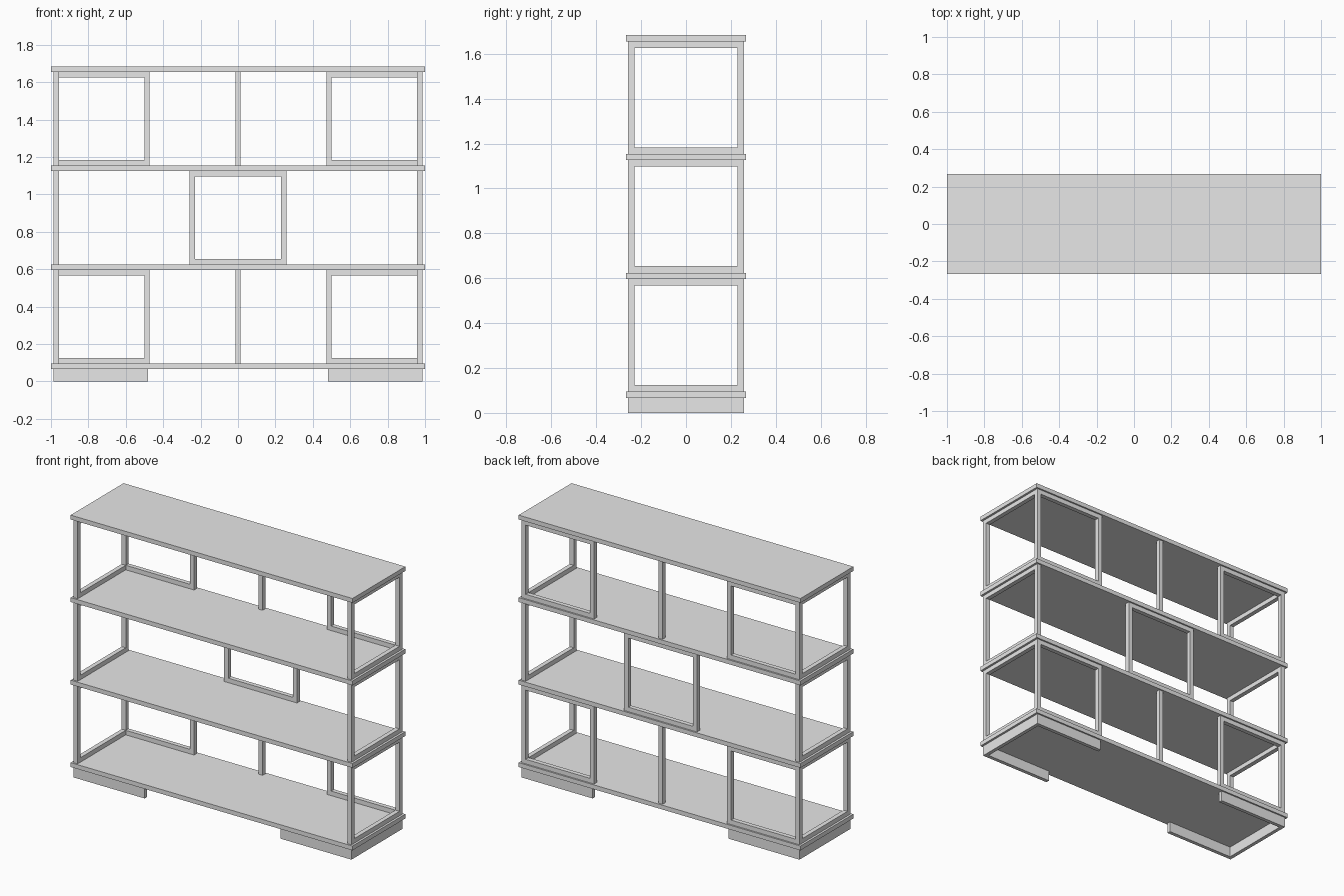
import bpy
import bmesh

cube = bpy.data.objects.get("Cube")
if cube:
    bpy.data.objects.remove(cube, do_unlink=True)

# Single light grey finish
grey = bpy.data.materials.new("light grey")
grey.use_nodes = True
grey.diffuse_color = (0.8, 0.8, 0.8, 1)
grey.node_tree.nodes["Principled BSDF"].inputs["Base Color"].default_value = (0.8, 0.8, 0.8, 1)


def box(name, x, y, z):
    """Box from (min, max) ranges on each axis."""
    bm = bmesh.new()
    bmesh.ops.create_cube(bm, size=1)
    for v in bm.verts:
        v.co = [(a + b) / 2 + c * (b - a) for (a, b), c in zip((x, y, z), v.co)]
    mesh = bpy.data.meshes.new(name)
    bm.to_mesh(mesh)
    bm.free()
    mesh.materials.append(grey)
    obj = bpy.data.objects.new(name, mesh)
    bpy.context.collection.objects.link(obj)


def mirrored(side, a, b):
    """Range a..b on the chosen side of the centre."""
    return tuple(sorted((side * a, side * b)))


SIDES = ((1, "left"), (-1, "right"))
THICK = 0.028           # shelf thickness
BAR = 0.029             # square bar width
PITCH = 0.5293          # shelf spacing
BASE = 0.067            # plinth height
DEPTH = 0.268           # half depth of the shelves
OUT_X, OUT_Y = 0.986, 0.258
IN_X, IN_Y = OUT_X - BAR, OUT_Y - BAR
BACK = (IN_Y, OUT_Y)


def rails(name, x, y, low, high):
    """Bottom and top rail of a frame."""
    box(name + "_bottom_rail", x, y, (low, low + BAR))
    box(name + "_top_rail", x, y, (high - BAR, high))


# Four full-width shelves
for i in range(4):
    z = BASE + i * PITCH
    box(f"shelf_{i + 1}", (-1, 1), (-DEPTH, DEPTH), (z, z + THICK))

for i in range(3):
    low = BASE + THICK + i * PITCH
    high = BASE + (i + 1) * PITCH
    tier = f"tier_{i + 1}"

    # End frames: corner posts joined by rails
    for s, side in SIDES:
        end_x = mirrored(s, IN_X, OUT_X)
        for t, place in ((-1, "front"), (1, "back")):
            box(f"{tier}_{side}_{place}_post", end_x, mirrored(t, IN_Y, OUT_Y), (low, high))
        rails(f"{tier}_{side}_end", end_x, (-IN_Y, IN_Y), low, high)

    if i == 1:
        # Middle tier: one frame at the centre of the back
        for s, side in SIDES:
            box(f"{tier}_{side}_frame_post", mirrored(s, 0.229, 0.258), BACK, (low, high))
        rails(f"{tier}_back_frame", (-0.229, 0.229), BACK, low, high)
    else:
        # Outer tiers: a frame at each end of the back and a centre post
        for s, side in SIDES:
            box(f"{tier}_{side}_frame_post", mirrored(s, 0.472, 0.501), BACK, (low, high))
            rails(f"{tier}_{side}_back_frame", mirrored(s, 0.501, IN_X), BACK, low, high)
        box(f"{tier}_centre_post", (-0.0145, 0.0145), BACK, (low, high))

# Open plinths: front, back and end boards under each end
BOARD = 0.024
for s, side in SIDES:
    for t, place in ((-1, "front"), (1, "back")):
        box(f"{side}_{place}_plinth_board", mirrored(s, 0.482, OUT_X),
            mirrored(t, OUT_Y - BOARD, OUT_Y), (0, BASE))
    box(f"{side}_end_plinth_board", mirrored(s, OUT_X - BOARD, OUT_X),
        (BOARD - OUT_Y, OUT_Y - BOARD), (0, BASE))
